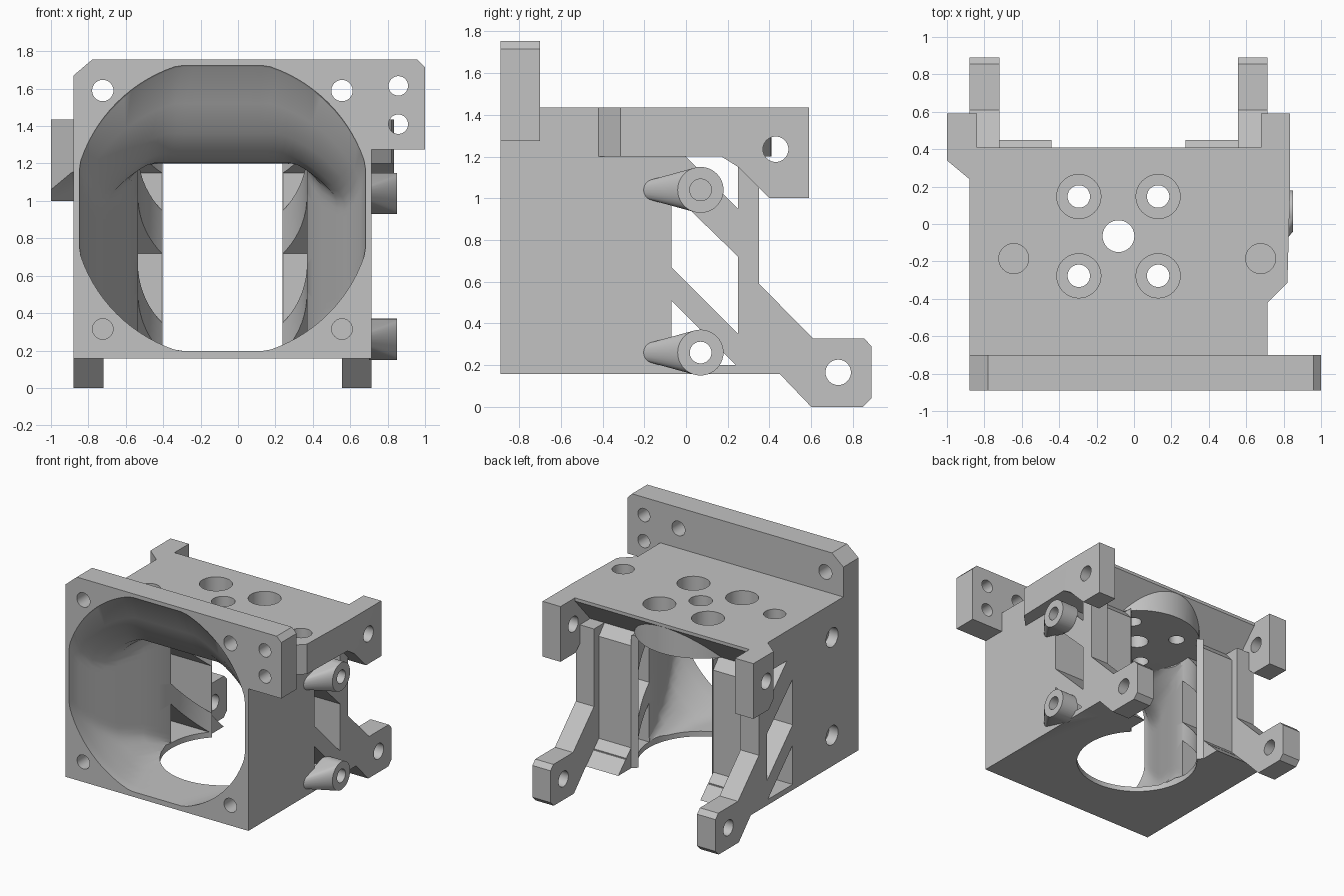
import bpy, bmesh
from math import sin, cos, pi, radians
from mathutils import Vector

if "Cube" in bpy.data.objects:
    bpy.data.objects.remove(bpy.data.objects["Cube"])

grey = bpy.data.materials.new("plain grey")
grey.use_nodes = True
grey.diffuse_color = (0.54, 0.54, 0.54, 1)
grey.node_tree.nodes["Principled BSDF"].inputs["Base Color"].default_value = (0.54, 0.54, 0.54, 1)

CX, CY = -0.083, -0.065     # axis of the round pocket
LEFT, RIGHT = -0.88, 0.714  # side faces of the body


def finish(bm, name):
    bmesh.ops.recalc_face_normals(bm, faces=bm.faces[:])
    mesh = bpy.data.meshes.new(name)
    bm.to_mesh(mesh)
    bm.free()
    mesh.materials.append(grey)
    obj = bpy.data.objects.new(name, mesh)
    bpy.context.collection.objects.link(obj)
    return obj


def place(axis, p, d):
    return Vector({"x": (d, *p), "y": (p[0], d, p[1]), "z": (*p, d)}[axis])


def loft(name, rings):
    bm = bmesh.new()
    loops = [[bm.verts.new(p) for p in ring] for ring in rings]
    n = len(loops[0])
    for a, b in zip(loops, loops[1:]):
        for i in range(n):
            bm.faces.new((a[i], a[(i + 1) % n], b[(i + 1) % n], b[i]))
    bm.faces.new(loops[0][::-1])
    bm.faces.new(loops[-1])
    return finish(bm, name)


def prism(name, axis, pts, a, b):
    return loft(name, [[place(axis, p, d) for p in pts] for d in (a, b)])


def circle(u, v, r, n=40):
    return [(u + r * cos(2 * pi * i / n), v + r * sin(2 * pi * i / n)) for i in range(n)]


def rect(u0, u1, v0, v1):
    return [(u0, v0), (u1, v0), (u1, v1), (u0, v1)]


def combine(obj, tool, op):
    tool.hide_render = True
    mod = obj.modifiers.new(op, "BOOLEAN")
    mod.operation, mod.solver, mod.object = op, "EXACT", tool
    bpy.context.view_layer.objects.active = obj
    bpy.ops.object.modifier_apply(modifier=mod.name)
    bpy.data.objects.remove(tool)


def cut(axis, pts, a, b):
    combine(body, prism("cutter", axis, pts, a, b), "DIFFERENCE")


def drill(axis, u, v, r, a, b):
    cut(axis, circle(u, v, r), a, b)


# Main block with the top plate overhanging at the back
body = prism("duct_mount_body", "x",
             [(-0.89, 0.157), (0.35, 0.157), (0.35, 1.2), (0.41, 1.2), (0.41, 1.435), (-0.89, 1.435)],
             LEFT, RIGHT)

# Sloped underside of the rear lip, leaving a round collar in the middle
lip = prism("lip_cutter", "x", [(0.22, 1.2), (0.6, 1.2), (0.6, 1.41), (0.41, 1.41)], -0.84, 0.68)
combine(lip, prism("collar", "z", circle(CX, CY, 0.474, 72), 1.0, 1.6), "DIFFERENCE")
combine(body, lip, "DIFFERENCE")

# Front flange with the side tab
flange = [(LEFT, 0.157), (RIGHT, 0.157), (RIGHT, 1.275), (1.0, 1.275), (1.0, 1.715),
          (0.96, 1.755), (-0.78, 1.755), (LEFT, 1.67)]
combine(body, prism("front_flange", "y", flange, -0.89, -0.70), "UNION")

# Upper ears: side profile trimmed by the plan outline
ear_side = [(-0.5, 1.2), (0.17, 1.2), (0.25, 1.15), (0.4, 1.0), (0.59, 1.0), (0.59, 1.435), (-0.5, 1.435)]
right_plan = [(0.68, -0.42), (0.714, -0.42), (0.82, -0.315), (0.835, 0.2), (0.835, 0.7), (0.68, 0.7)]
left_plan = [(-0.84, 0.2), (LEFT, 0.24), (-1.0, 0.34), (-1.0, 0.7), (-0.84, 0.7)]
for name, plan in (("right_ear", right_plan), ("left_ear", left_plan)):
    ear = prism(name, "x", ear_side, -1.1, 1.1)
    combine(ear, prism("ear_outline", "z", plan, 0.9, 1.6), "INTERSECT")
    combine(body, ear, "UNION")

# Feet, then the sunken rear panels that slope into them
panel = [(0.47, 0.137), (0.29, 0.317), (0.29, 1.12), (0.22, 1.2), (0.5, 1.2)]
for x0, x1 in ((-0.72, -0.44), (0.275, 0.556)):
    combine(body, prism("foot", "x", rect(0.3, 0.45, 0.157, 0.25), x0, x1), "UNION")
    cut("x", panel, x0, x1)

# Lower legs
leg = [(0.3, 0.157), (0.45, 0.157), (0.6, 0), (0.85, 0), (0.89, 0.04), (0.89, 0.29),
       (0.855, 0.327), (0.61, 0.327), (0.35, 0.59), (0.3, 0.59)]
for x0, x1 in ((LEFT, -0.72), (0.556, RIGHT)):
    combine(body, prism("leg", "x", leg, x0, x1), "UNION")

# Duct: clipped circle at the front narrowing to a rectangle
stations = [(-0.9, 0.765, 1.735, 1.045), (-0.88, 0.765, 1.715, 1.045), (-0.8, 0.74, 1.52, 1.06),
            (-0.7, 0.7, 1.36, 1.09), (-0.6, 0.655, 1.25, 1.13), (-0.5, 0.61, 1.203, 1.18),
            (-0.3, 0.53, 1.2, 1.26), (-0.18, 0.48, 1.2, 1.34), (-0.06, 0.45, 1.2, 1.42)]
rings = []
for y, half, top, k in stations:
    mid, high = (top + 0.197) / 2, (top - 0.197) / 2
    ring = []
    for u, v in circle(0, 0, k, 96):
        u, v = max(-1, min(1, u)), max(-1, min(1, v))
        ring.append((CX + half * u, y, mid + high * v))
    rings.append(ring)
combine(body, loft("duct_cutter", rings), "DIFFERENCE")

# Round pocket, rear opening with chamfered edges
cut("z", circle(CX, CY, 0.452, 72), 0.05, 1.2)
cut("z", [(-0.4, CY), (0.234, CY), (0.234, 0.25), (0.275, 0.291), (0.275, 0.5),
          (-0.44, 0.5), (-0.44, 0.291), (-0.4, 0.25)], 0.1, 1.2)

# Side windows between the diagonal braces
windows = [
    [(-0.07, 1.03), (-0.07, 0.67), (0.25, 0.35), (0.25, 0.72)],
    [(-0.07, 0.51), (-0.07, 0.2), (0.24, 0.2)],
    [(0.0, 1.2), (0.25, 0.95), (0.25, 1.15), (0.17, 1.2)],
]
for pts in windows:
    cut("x", pts, -0.95, 0.75)

# Tapered standoffs on the right side
for z in (1.04, 0.26):
    bm = bmesh.new()
    for x, y, r in ((0.85, 0.07, 0.11), (0.7, 0.07, 0.11), (0.7, -0.175, 0.045)):
        for p in circle(y, z, r):
            bm.verts.new(place("x", p, x))
    bmesh.ops.convex_hull(bm, input=bm.verts[:])
    spare = [v for v in bm.verts if not v.link_faces]
    bmesh.ops.delete(bm, geom=spare, context="VERTS")
    combine(body, finish(bm, "standoff"), "UNION")
    drill("x", 0.07, z, 0.052, 0.6, 0.9)

# Screw holes in flange, ears, legs and left side
for x in (-0.723, 0.556):
    drill("y", x, 1.59, 0.057, -1, -0.6)
    drill("y", x, 0.315, 0.055, -1, -0.75)
for z in (1.615, 1.41):
    drill("y", 0.857, z, 0.052, -1, -0.6)
for a, b in ((-1.1, -0.8), (0.66, 0.9)):
    drill("x", 0.43, 1.235, 0.061, a, b)
drill("x", 0.73, 0.165, 0.061, -1, 1)
for z in (1.17, 0.4):
    drill("x", -0.56, z, 0.075, -0.95, -0.8)

# Top plate holes: centre, four counterbored, two blind
drill("z", CX, CY, 0.085, 1.1, 1.5)
for sx in (-1, 1):
    for sy in (-1, 1):
        x, y = CX + sx * 0.212, CY + sy * 0.212
        drill("z", x, y, 0.06, 1.1, 1.5)
        drill("z", x, y, 0.118, 1.32, 1.5)
    drill("z", 0.017 + sx * 0.66, -0.185, 0.08, 1.36, 1.5)

# Smooth curved walls, keep edges crisp
bpy.ops.object.select_all(action="DESELECT")
body.select_set(True)
bpy.context.view_layer.objects.active = body
bpy.ops.object.shade_smooth_by_angle(angle=radians(25))
